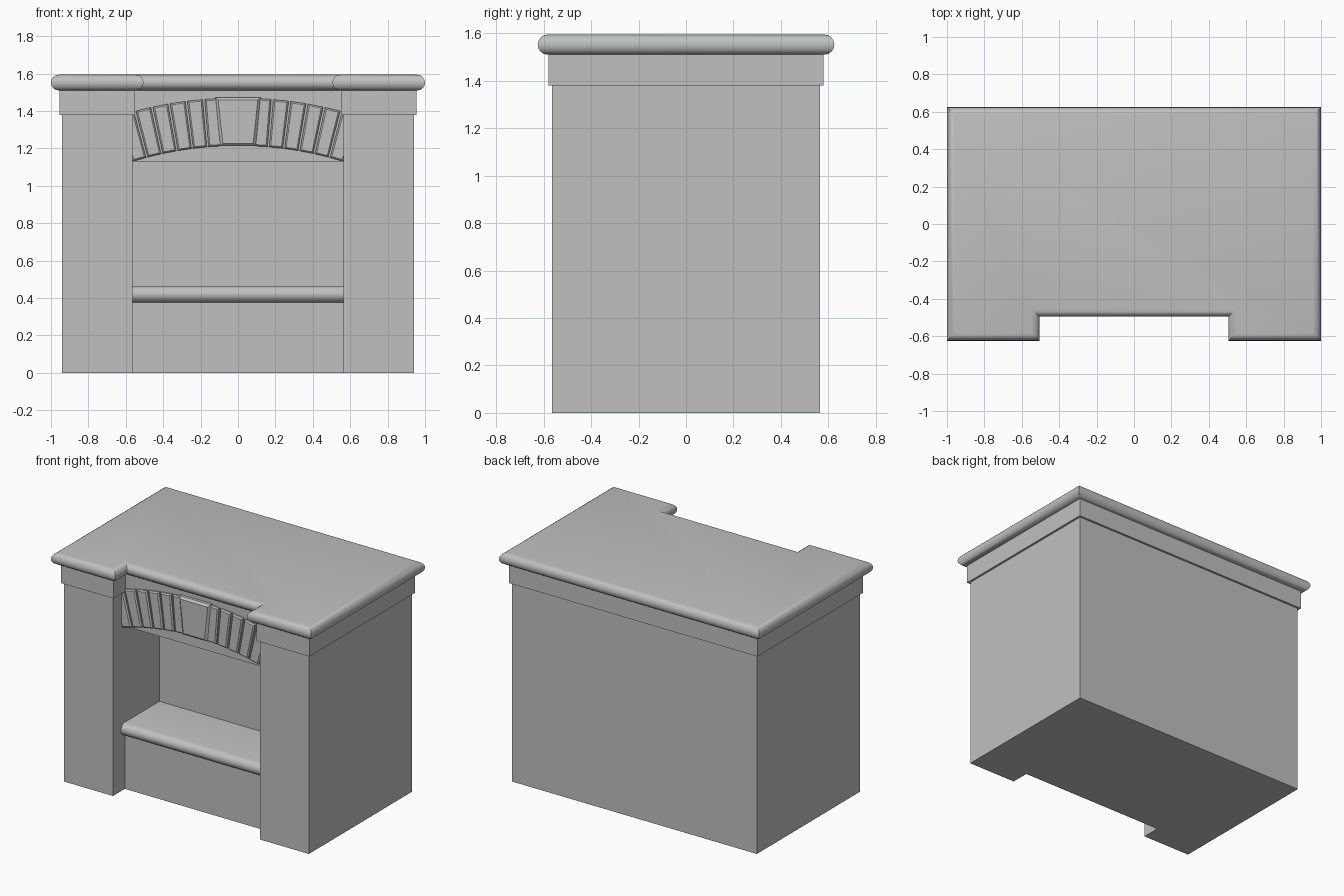
import bpy, bmesh
from math import sin, cos, pi

if "Cube" in bpy.data.objects:
    bpy.data.objects.remove(bpy.data.objects["Cube"], do_unlink=True)

stone = bpy.data.materials.new("grey_stone")
stone.use_nodes = True
GREY = (0.53, 0.53, 0.53, 1)
stone.diffuse_color = GREY
stone.node_tree.nodes["Principled BSDF"].inputs["Base Color"].default_value = GREY


def loft(name, rings, smooth=False):
    """Skin a list of equal closed rings and cap both ends."""
    bm = bmesh.new()
    loops = [[bm.verts.new(p) for p in ring] for ring in rings]
    n = len(loops[0])
    for a, b in zip(loops, loops[1:]):
        for i in range(n):
            j = (i + 1) % n
            bm.faces.new((a[i], a[j], b[j], b[i]))
    bm.faces.new(loops[0][::-1])
    bm.faces.new(loops[-1])
    bmesh.ops.recalc_face_normals(bm, faces=bm.faces)
    mesh = bpy.data.meshes.new(name)
    bm.to_mesh(mesh)
    bm.free()
    mesh.materials.append(stone)
    obj = bpy.data.objects.new(name, mesh)
    bpy.context.collection.objects.link(obj)
    bpy.ops.object.select_all(action="DESELECT")
    obj.select_set(True)
    bpy.context.view_layer.objects.active = obj
    if smooth:
        bpy.ops.object.shade_smooth_by_angle(angle=pi / 6)
    return obj


# Plan outline with a front notch between the pillars, grown by e
HALF_X, HALF_Y, OPEN_X, WALL_Y = 0.94, 0.565, 0.565, -0.435


def plan(e, z):
    x, y, n, w = HALF_X + e, HALF_Y + e, OPEN_X - e, WALL_Y - e
    half = [(n, w), (n, -y), (x, -y), (x, y)]
    return [(px, py, z) for px, py in half + [(-px, py) for px, py in half[::-1]]]


def box_ring(x, y0, y1, z):
    return [(-x, y0, z), (x, y0, z), (x, y1, z), (-x, y1, z)]


# Hearth opening cut out of the body
BACK_Y, LINTEL_Z = -0.055, 1.13
cutter = loft("opening_cutter", [box_ring(OPEN_X, -0.7, BACK_Y, z) for z in (0.42, LINTEL_Z)])
cutter.hide_render = True
body = loft("body", [plan(0, 0), plan(0, 1.38)])
cut = body.modifiers.new("opening", "BOOLEAN")
cut.operation, cut.solver, cut.object = "DIFFERENCE", "EXACT", cutter
bpy.ops.object.modifier_apply(modifier="opening")
bpy.data.objects.remove(cutter, do_unlink=True)

# Band under the mantel
loft("band", [plan(0.015, 1.38), plan(0.015, 1.52)])

# Mantel slab with half-round edge
R, STEPS = 0.0425, 8
arc = [-pi / 2 + pi * i / STEPS for i in range(STEPS + 1)]
loft("mantel_slab", [plan(0.06 - R + R * cos(t), 1.552 + R * sin(t)) for t in arc], smooth=True)

# Hearth shelf with half-round front
profile = [(-0.435 - R * cos(t), 0.42 + R * sin(t)) for t in arc]
profile += [(BACK_Y + 0.01, 0.42 + R), (BACK_Y + 0.01, 0.42 - R)]
loft("hearth_shelf", [[(x, y, z) for y, z in profile] for x in (-0.57, 0.57)], smooth=True)

# Arch backing, curved about a point far below
CENTRE_Z, R_IN, R_OUT = -0.705, 1.92, 2.175


def polar(a, r, y):
    return (r * sin(a), y, CENTRE_Z + r * cos(a))


angles = [-0.3 + 0.6 * i / 24 for i in range(25)]
loft("arch_backing", [[polar(a, R_IN, y) for a in angles] +
                      [polar(a, R_OUT - 0.01, y) for a in angles[::-1]]
                      for y in (-0.40, -0.452)])

# Arch stones with chamfered fronts
PITCH, WIDTH, CHAMFER = 0.043, 0.038, 0.008


def stone_ring(a, side, b, y):
    a0, a1 = a + b / 2, a + WIDTH - b / 2
    corners = [(a0, R_IN + b), (a1, R_IN + b), (a1, R_OUT - b), (a0, R_OUT - b)]
    return [polar(side * t, r, y) for t, r in corners]


for side, label in ((1, "left"), (-1, "right")):
    for k in range(6):
        a = 0.044 + PITCH * k
        loft(f"arch_stone_{label}_{k + 1}",
             [stone_ring(a, side, 0, -0.40), stone_ring(a, side, 0, -0.462),
              stone_ring(a, side, CHAMFER, -0.470)])


# Keystone
def key_ring(b, y):
    low, high = 0.095 - b, 0.12 - b
    z0, z1 = 1.213 + b, 1.473 - b
    return [(-low, y, z0), (low, y, z0), (high, y, z1), (-high, y, z1)]


loft("keystone", [key_ring(0, -0.40), key_ring(0, -0.470), key_ring(0.014, -0.484)])
